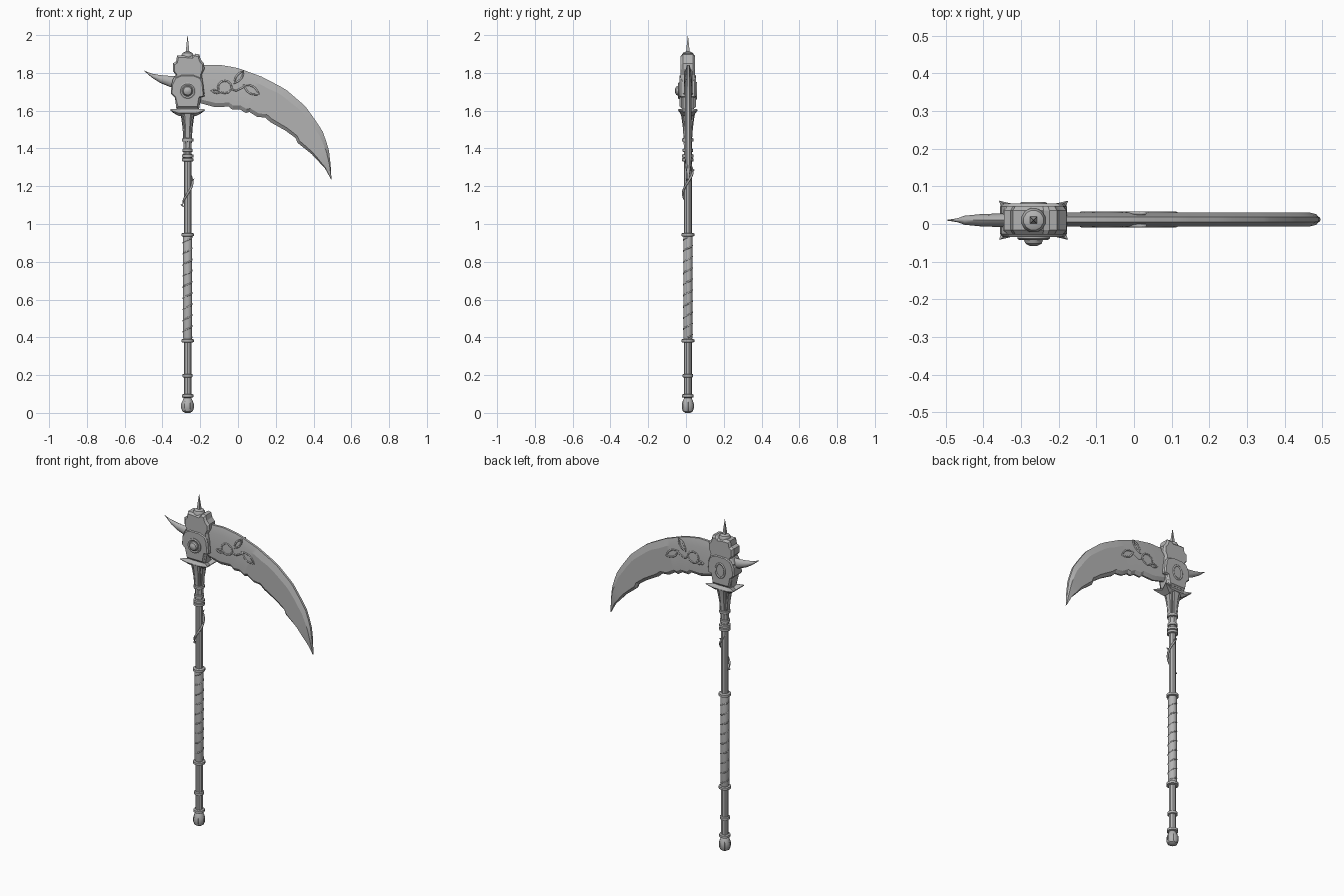
import bpy, bmesh, math
from mathutils import Vector

if "Cube" in bpy.data.objects:
    bpy.data.objects.remove(bpy.data.objects["Cube"])

X0, Y0 = -0.267, 0.01          # axis of the shaft
steel = bpy.data.materials.new("grey steel")
steel.diffuse_color = (0.45, 0.45, 0.45, 1)
steel.use_nodes = True
steel.node_tree.nodes["Principled BSDF"].inputs["Base Color"].default_value = steel.diffuse_color


def finish(name, bm, smooth=35):
    bmesh.ops.remove_doubles(bm, verts=bm.verts, dist=1e-5)
    bmesh.ops.recalc_face_normals(bm, faces=bm.faces)
    me = bpy.data.meshes.new(name)
    bm.to_mesh(me)
    bm.free()
    ob = bpy.data.objects.new(name, me)
    bpy.context.collection.objects.link(ob)
    me.materials.append(steel)
    if smooth:
        bpy.ops.object.select_all(action='DESELECT')
        ob.select_set(True)
        bpy.context.view_layer.objects.active = ob
        bpy.ops.object.shade_smooth_by_angle(angle=math.radians(smooth))
    return ob


def loft(name, loops, smooth=35):
    """Skin a list of closed rings and cap both ends."""
    bm = bmesh.new()
    rings = [[bm.verts.new(p) for p in loop] for loop in loops]
    n = len(rings[0])
    for a, b in zip(rings, rings[1:]):
        for i in range(n):
            j = (i + 1) % n
            bm.faces.new((a[i], a[j], b[j], b[i]))
    bm.faces.new(rings[0])
    bm.faces.new(rings[-1])
    return finish(name, bm, smooth)


def lathe(name, profile, n=14, axis='Z', origin=(X0, Y0, 0), smooth=35):
    loops = []
    for r, h in profile:
        loop = []
        for i in range(n):
            t = 2 * math.pi * (i + 0.5) / n
            u, v = r * math.cos(t), r * math.sin(t)
            loop.append(Vector(origin) + Vector((u, v, h) if axis == 'Z' else (u, h, v)))
        loops.append(loop)
    return loft(name, loops, smooth)


def plate(name, outline, y0, y1, bevel=0.012):
    """Outline in x,z pushed along y, with chamfered faces on both ends."""
    c = Vector((sum(p[0] for p in outline), sum(p[1] for p in outline))) / len(outline)
    def ring(y, inset):
        return [(x + (c.x - x) * inset, y, z + (c.y - z) * inset) for x, z in outline]
    k = bevel / 0.11
    return loft(name, [ring(y0, k), ring(y0 + bevel, 0), ring(y1 - bevel, 0), ring(y1, k)], 20)


def tube(name, pts, r, closed=False, taper=False):
    cu = bpy.data.curves.new(name, 'CURVE')
    cu.dimensions, cu.bevel_depth, cu.bevel_resolution = '3D', r, 1
    cu.use_fill_caps = True
    sp = cu.splines.new('POLY')
    sp.points.add(len(pts) - 1)
    for i, (q, p) in enumerate(zip(sp.points, pts)):
        q.co = (*p, 1)
        if taper:
            q.radius = max(0.1, min(1, 6 * min(i, len(pts) - 1 - i) / len(pts)))
    sp.use_cyclic_u = closed
    cu.materials.append(steel)
    ob = bpy.data.objects.new(name, cu)
    bpy.context.collection.objects.link(ob)


def helix(z0, z1, turns, r, phase=0, n=16):
    m = int(n * turns)
    return [(X0 + r * math.cos(phase + 2 * math.pi * turns * i / m),
             Y0 + r * math.sin(phase + 2 * math.pi * turns * i / m),
             z0 + (z1 - z0) * i / m) for i in range(m + 1)]


# shaft, grip and fittings
lathe("shaft", [(0.021, 0.05), (0.021, 1.45)], 10)
lathe("grip", [(0.022, 0.385), (0.025, 0.40), (0.025, 0.93), (0.022, 0.945)], 12)
tube("grip_wrap", helix(0.40, 0.93, 9, 0.0225), 0.0045)
for i, (z, r) in enumerate([(0.09, 0.031), (0.197, 0.028), (0.382, 0.034), (0.943, 0.034),
                            (1.34, 0.031), (1.36, 0.031), (1.39, 0.028), (1.445, 0.031)]):
    lathe(f"shaft_ring_{i}", [(0.018, z - 0.011), (r, z - 0.007), (r, z + 0.007), (0.018, z + 0.011)])
lathe("pommel", [(0.014, 0), (0.027, 0.008), (0.033, 0.025), (0.033, 0.048), (0.026, 0.068),
                 (0.021, 0.078)], 12)
for i in range(6):      # pommel ribs
    a = math.pi / 3 * i
    tube(f"pommel_rib_{i}", [(X0 + r * math.cos(a), Y0 + r * math.sin(a), z) for r, z in
                             [(0.012, 0.004), (0.025, 0.01), (0.031, 0.025), (0.031, 0.048), (0.022, 0.068)]], 0.003)

# flared socket below the head
lathe("socket", [(0.023, 1.34), (0.023, 1.40), (0.025, 1.46), (0.029, 1.51), (0.036, 1.56), (0.042, 1.585)], 8)
for i in range(4):
    a = math.pi / 4 + math.pi / 2 * i
    tube(f"socket_rib_{i}", [(X0 + r * math.cos(a), Y0 + r * math.sin(a), z) for r, z in
                             [(0.022, 1.43), (0.026, 1.5), (0.034, 1.55), (0.042, 1.585)]], 0.005)

# thorny vine winding round the shaft
tube("vine", helix(1.09, 1.31, 0.9, 0.026, 2.9, 24), 0.006, taper=True)
for i, (dx, dy, z) in enumerate([(-0.036, -0.005, 1.105), (0.036, -0.008, 1.24), (0.01, 0.036, 1.29)]):
    tube(f"vine_thorn_{i}", [(X0 + dx * k, Y0 + dy * k, z - 0.03 + 0.03 * k) for k in (0.5, 0.8, 1)],
         0.005, taper=True)


# thin guard plate with lifted, pointed corners and concave sides
def guard_ring(k, z, lift):
    return [(X0 + 0.092 * k * u, Y0 + 0.052 * k * v, z + lift * (abs(u * v) == 1)) for u, v in
            [(1, 1), (0.5, 0.8), (-0.5, 0.8), (-1, 1), (-0.8, 0), (-1, -1), (-0.5, -0.8),
             (0.5, -0.8), (1, -1), (0.8, 0)]]
loft("guard", [guard_ring(0.5, 1.572, 0), guard_ring(1, 1.587, 0.015),
               guard_ring(1, 1.592, 0.015), guard_ring(0.7, 1.61, 0)], 0)

# head block with notched outline, and a raised panel on both faces
plate("head", [(-0.325, 1.60), (-0.208, 1.60), (-0.195, 1.67), (-0.178, 1.69), (-0.186, 1.75),
               (-0.192, 1.79), (-0.178, 1.82), (-0.18, 1.85), (-0.197, 1.87), (-0.205, 1.898),
               (-0.225, 1.902), (-0.24, 1.888), (-0.29, 1.893), (-0.322, 1.893), (-0.328, 1.86),
               (-0.345, 1.85), (-0.345, 1.81), (-0.33, 1.79), (-0.348, 1.76), (-0.345, 1.70),
               (-0.335, 1.68)], Y0 - 0.038, Y0 + 0.038)
panel = [(-0.322, 1.615), (-0.212, 1.615), (-0.202, 1.67), (-0.178, 1.675), (-0.185, 1.75),
         (-0.198, 1.775), (-0.235, 1.79), (-0.30, 1.79), (-0.335, 1.775), (-0.352, 1.74),
         (-0.356, 1.69), (-0.335, 1.67)]
plate("head_panels", panel, Y0 - 0.044, Y0 + 0.044, 0.008)
lathe("head_cap", [(0.033, 1.88), (0.033, 1.895), (0.027, 1.906), (0.014, 1.912)], 12)
lathe("top_spike", [(0.014, 1.905), (0.011, 1.93), (0.0005, 2.0)], 4, smooth=0)

# round boss on the front, oval ring on the back
boss = (X0, Y0, 1.705)
lathe("boss", [(0.044, -0.04), (0.044, -0.049), (0.038, -0.053), (0.03, -0.05), (0.026, -0.052),
               (0.022, -0.062), (0.01, -0.068), (0.002, -0.069)], 16, 'Y', boss)
tube("back_ring", [(X0 + 0.03 * math.cos(t * math.pi / 10), Y0 + 0.043,
                    1.705 + 0.042 * math.sin(t * math.pi / 10)) for t in range(20)], 0.006, True)

# curved blade: outer and serrated inner edges, chamfered on both sides
outer = [(-.2, 1.84), (-.10, 1.843), (-.04, 1.835), (.01, 1.822), (.125, 1.78), (.25, 1.715), (.355, 1.625),
         (.445, 1.50), (.48, 1.40), (.49, 1.32), (.495, 1.235)]
inner = [(-.2, 1.64), (-.12, 1.618), (-.05, 1.622), (-.03, 1.605), (.01, 1.607), (.04, 1.588), (.06, 1.593),
         (.10, 1.568), (.145, 1.563), (.17, 1.54), (.25, 1.495), (.305, 1.455), (.315, 1.43),
         (.39, 1.37), (.46, 1.295), (.493, 1.236)]


def lengths(pts):
    acc = [0]
    for a, b in zip(pts, pts[1:]):
        acc.append(acc[-1] + math.dist(a, b))
    return [v / acc[-1] for v in acc]


def at(pts, t):
    ls = lengths(pts)
    for i in range(len(pts) - 1):
        if t <= ls[i + 1] + 1e-9:
            return Vector(pts[i]).lerp(Vector(pts[i + 1]), (t - ls[i]) / (ls[i + 1] - ls[i]))


loops = []
steps = sorted(set(lengths(inner)) | {0.35, 0.6, 0.75, 0.85, 0.95})
for t in steps:
    o, i = at(outer, t), at(inner, t)
    k = 1 if t < 0.9 else max(0.25, (1 - t) * 10)
    sec = [(0, .007), (.2, .018), (.9, .018), (1, .005)]
    sec += [(f, -h) for f, h in reversed(sec)]
    loops.append([(p.x, Y0 + 0.002 + h * k, p.y) for f, h in sec for p in [o.lerp(i, f)]])
loft("blade", loops, 15)

# curved horn on the back of the head
horn = []
for x, z, hz, hy in [(-.32, 1.752, .032, .018), (-.36, 1.755, .029, .018), (-.41, 1.767, .021, .016),
                     (-.45, 1.783, .012, .012), (-.47, 1.794, .007, .005), (-.497, 1.811, .001, .001)]:
    horn.append([(x, Y0 + hy * math.cos(a * math.pi / 4), z + hz * math.sin(a * math.pi / 4)) for a in range(8)])
loft("back_horn", horn, 50)


# raised flower outline on both blade faces
def leaf(a, b, w):
    a, b = Vector(a), Vector(b)
    side = Vector((a.y - b.y, b.x - a.x)).normalized() * w
    up = [a.lerp(b, k / 6) + side * math.sin(math.pi * k / 6) for k in range(7)]
    return up + [a.lerp(b, k / 6) - side * math.sin(math.pi * k / 6) for k in range(5, 0, -1)]


motif = {"flower": ([(-.07 + .036 * math.cos(k * math.pi / 6), 1.725 + .033 * math.sin(k * math.pi / 6))
                     for k in range(12)], True),
         "bud": (leaf((-.14, 1.705), (-.09, 1.70), .009), True),
         "stem": ([(-.036, 1.715), (-.01, 1.705), (.02, 1.72), (.04, 1.735)], False),
         "upper_leaf": (leaf((-.02, 1.745), (.03, 1.81), .014), True),
         "lower_leaf": (leaf((.03, 1.735), (.112, 1.685), .02), True)}
for side in (-1, 1):
    for name, (pts, closed) in motif.items():
        tube(f"{name}_{'front' if side < 0 else 'back'}",
             [(x, Y0 + 0.002 + side * 0.0165, z) for x, z in pts], 0.005, closed)
